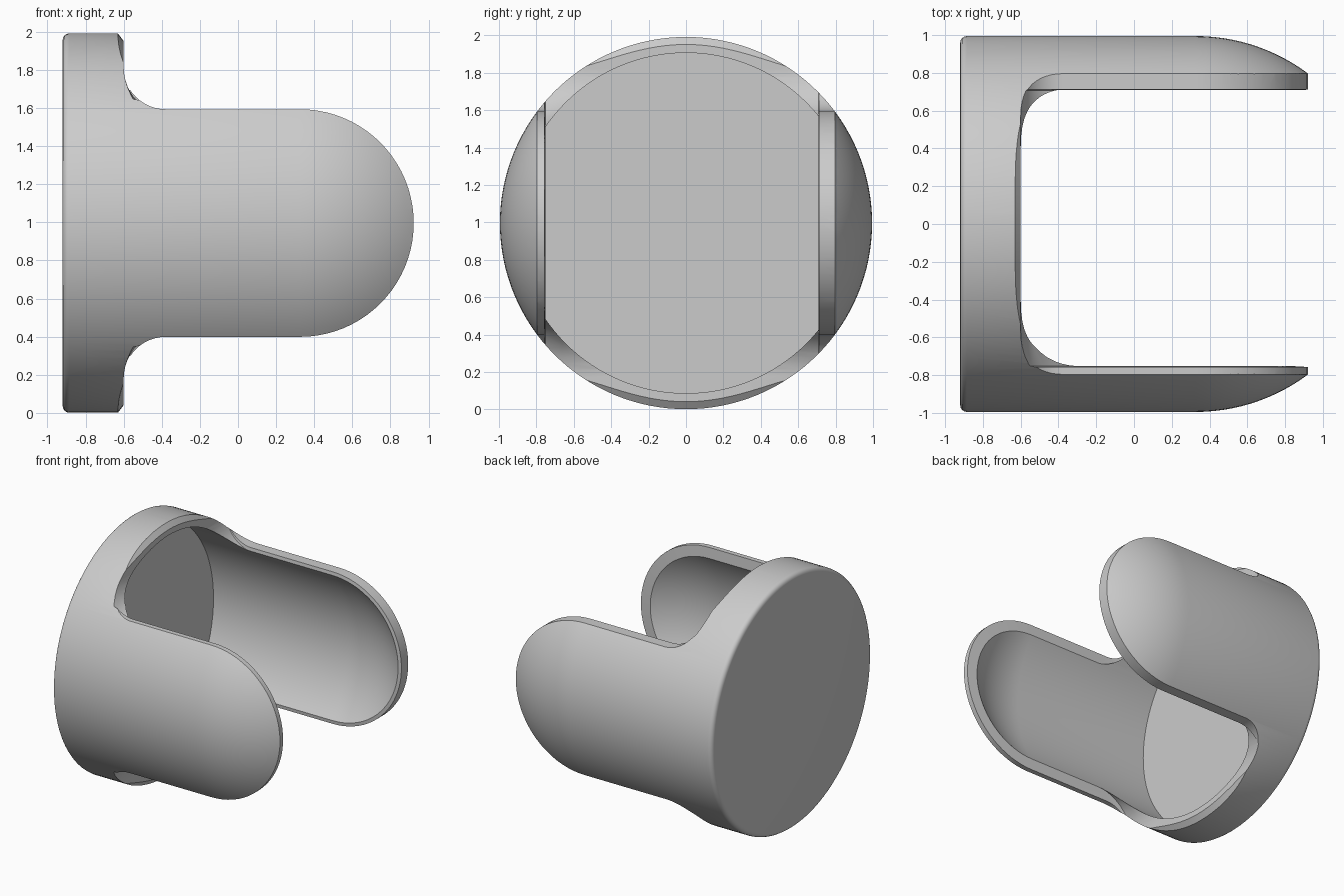
import bpy, bmesh, math
from mathutils import Matrix

if "Cube" in bpy.data.objects:
    bpy.data.objects.remove(bpy.data.objects["Cube"], do_unlink=True)

SEGMENTS = 128
CENTRE_Z = 0.996
OUTER, INNER = 0.995, 0.91
DOME_X = 0.325     # where the cylinder turns into the dome
ARM_HALF = 0.597   # half height of each arm
LIP_X = -0.6       # open edge of the base collar

grey = bpy.data.materials.new("plain grey")
grey.use_nodes = True
grey.diffuse_color = (0.6, 0.6, 0.6, 1)
grey.node_tree.nodes["Principled BSDF"].inputs["Base Color"].default_value = (0.6, 0.6, 0.6, 1)


def finish(name, bm):
    bmesh.ops.translate(bm, vec=(0, 0, CENTRE_Z), verts=bm.verts)
    bmesh.ops.recalc_face_normals(bm, faces=bm.faces)
    mesh = bpy.data.meshes.new(name)
    bm.to_mesh(mesh)
    bm.free()
    obj = bpy.data.objects.new(name, mesh)
    bpy.context.collection.objects.link(obj)
    mesh.materials.append(grey)
    return obj


def arc(cx, cz, r, start, end, n):
    angles = [math.radians(start + (end - start) * i / n) for i in range(n + 1)]
    return [(cx + r * math.cos(a), cz + r * math.sin(a)) for a in angles]


def revolve(name, profile):
    """Spin (x, radius) points about the long axis; both ends lie on it."""
    bm = bmesh.new()
    verts = [bm.verts.new((x, 0, r)) for x, r in profile]
    edges = [bm.edges.new(pair) for pair in zip(verts, verts[1:])]
    bmesh.ops.spin(bm, geom=verts + edges, cent=(0, 0, 0), axis=(1, 0, 0),
                   angle=math.tau, steps=SEGMENTS)
    bmesh.ops.remove_doubles(bm, verts=bm.verts, dist=0.0001)
    return finish(name, bm)


def skin(name, rings):
    """Closed solid through matching rings of points."""
    bm = bmesh.new()
    loops = [[bm.verts.new(p) for p in ring] for ring in rings]
    for a, b in zip(loops, loops[1:]):
        for i in range(len(a)):
            bm.faces.new((a[i - 1], a[i], b[i], b[i - 1]))
    bm.faces.new(loops[0])
    bm.faces.new(loops[-1])
    return finish(name, bm)


def dome(r):
    return arc(DOME_X, 0, r, 90, 0, 32)[:-1] + [(DOME_X + r, 0)]


# Outer body: softened base edge, straight wall, round dome
base_edge = arc(-0.885, OUTER - 0.035, 0.035, 180, 90, 4)
holder = revolve("two_arm_cup", [(-0.92, 0)] + base_edge + dome(OUTER))

# Hollow inside
cavity = revolve("cavity_cutter", [(-0.85, 0), (-0.85, INNER)] + dome(INNER))


# Side silhouette: base collar, filleted shoulders and round-ended arms
def outline(y, inset):
    half = ARM_HALF - inset
    fillet = 0.22 + inset
    upper = [(-1.2, 1.2), (LIP_X, 1.2)]
    upper += arc(LIP_X + fillet, half + fillet, fillet, 180, 270, 12)
    upper += arc(DOME_X, 0, half, 90, 0, 20)[:-1]
    points = upper + [(DOME_X + half, 0)] + [(x, -z) for x, z in reversed(upper)]
    return [(x, y, z) for x, z in points]


# Narrowing the silhouette near the axis leaves a flat band inside each arm's rim,
# wider on the front arm
stations = [(-1.2, 0), (-0.757, 0), (-0.752, 0.085), (-0.66, 0.035),
            (0.708, 0.035), (0.712, 0), (1.2, 0)]
silhouette = skin("silhouette_cutter", [outline(y, inset) for y, inset in stations])

# Chamfers on the outer lip of the collar, fading out towards the arms
wedge = [(LIP_X - 0.06, OUTER + 0.04), (LIP_X + 0.03, OUTER - 0.08), (LIP_X + 0.03, OUTER + 0.04)]
lips = []
for side in (0, 180):
    rings = []
    for a in range(-33, 34, 3):
        turn = Matrix.Rotation(math.radians(side + a), 3, 'X')
        fade = 0.032 * (a / 33) ** 4
        rings.append([turn.col[0] * (x + fade) + turn.col[2] * r for x, r in wedge])
    lips.append(skin("lip_cutter", rings))

# Cut the cup
cutters = [(cavity, 'DIFFERENCE'), (silhouette, 'INTERSECT')] + [(c, 'DIFFERENCE') for c in lips]
for cutter, operation in cutters:
    cutter.hide_render = True
    mod = holder.modifiers.new(cutter.name, 'BOOLEAN')
    mod.object = cutter
    mod.operation = operation
    mod.solver = 'EXACT'

bpy.ops.object.select_all(action='DESELECT')
bpy.context.view_layer.objects.active = holder
holder.select_set(True)
for mod in list(holder.modifiers):
    bpy.ops.object.modifier_apply(modifier=mod.name)
for cutter, operation in cutters:
    bpy.data.objects.remove(cutter, do_unlink=True)
bpy.ops.object.shade_smooth_by_angle(angle=math.radians(30))
